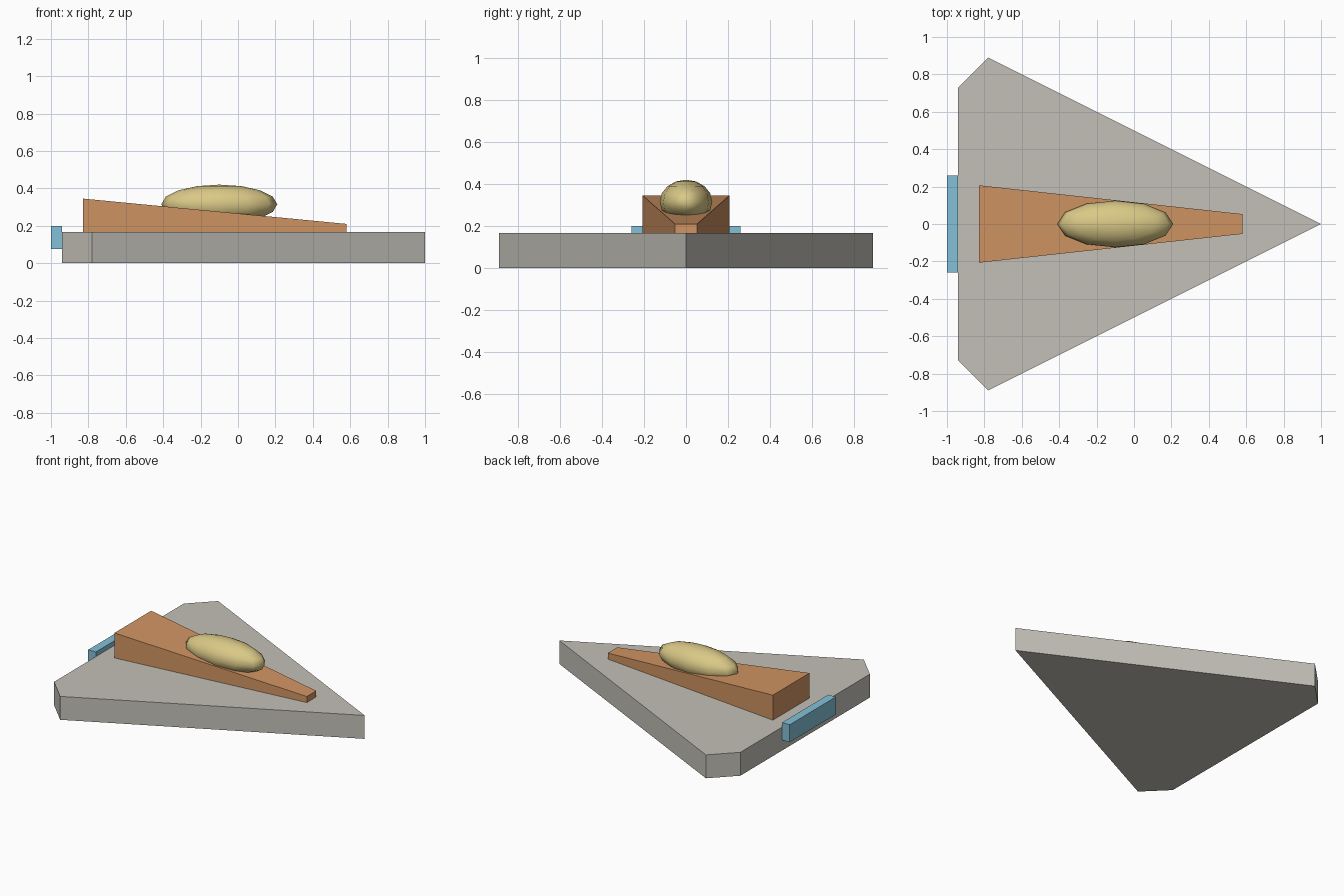
import bpy
import bmesh

cube = bpy.data.objects.get("Cube")
if cube:
    bpy.data.objects.remove(cube, do_unlink=True)


def material(name, rgb):
    m = bpy.data.materials.new(name)
    m.use_nodes = True
    color = (*rgb, 1)
    m.diffuse_color = color
    bsdf = next(n for n in m.node_tree.nodes if n.type == 'BSDF_PRINCIPLED')
    bsdf.inputs["Base Color"].default_value = color
    return m


def prism(name, half_outline, bottom, top, mat):
    """Mirror a half outline (x, y) across y = 0 and extrude it up to top(x)."""
    outline = half_outline + [(x, -y) for x, y in reversed(half_outline) if y > 0]
    bm = bmesh.new()
    low = [bm.verts.new((x, y, bottom)) for x, y in outline]
    high = [bm.verts.new((x, y, top(x))) for x, y in outline]
    bm.faces.new(low)
    bm.faces.new(high)
    for i in range(len(outline)):
        j = (i + 1) % len(outline)
        bm.faces.new((low[i], low[j], high[j], high[i]))
    bmesh.ops.recalc_face_normals(bm, faces=bm.faces)
    mesh = bpy.data.meshes.new(name)
    bm.to_mesh(mesh)
    bm.free()
    mesh.materials.append(mat)
    obj = bpy.data.objects.new(name, mesh)
    bpy.context.collection.objects.link(obj)
    return obj


grey = material("warm_grey", (0.55, 0.53, 0.48))
orange = material("burnt_orange", (0.64, 0.30, 0.125))
gold = material("pale_gold", (0.70, 0.58, 0.24))
blue = material("sky_blue", (0.23, 0.53, 0.68))

# Arrowhead hull with clipped rear corners
prism("hull", [(1.0, 0), (-0.78, 0.89), (-0.94, 0.73)], 0, lambda x: 0.167, grey)

# Tapered spine sloping down toward the nose
prism("spine", [(0.58, 0.053), (-0.83, 0.207)], 0.167,
      lambda x: 0.21 + (0.58 - x) * 0.096, orange)

# Engine bar across the stern
prism("engine_bar", [(-0.94, 0.26), (-1.0, 0.26)], 0.075, lambda x: 0.2, blue)

# Smooth canopy sunk into the spine
bpy.ops.mesh.primitive_uv_sphere_add(segments=12, ring_count=8, radius=1,
                                     location=(-0.1, 0, 0.315))
canopy = bpy.context.object
canopy.name = "canopy"
canopy.scale = (0.31, 0.125, 0.105)
bpy.ops.object.transform_apply(location=False, rotation=False, scale=True)
bpy.ops.object.shade_smooth()
canopy.data.materials.append(gold)
